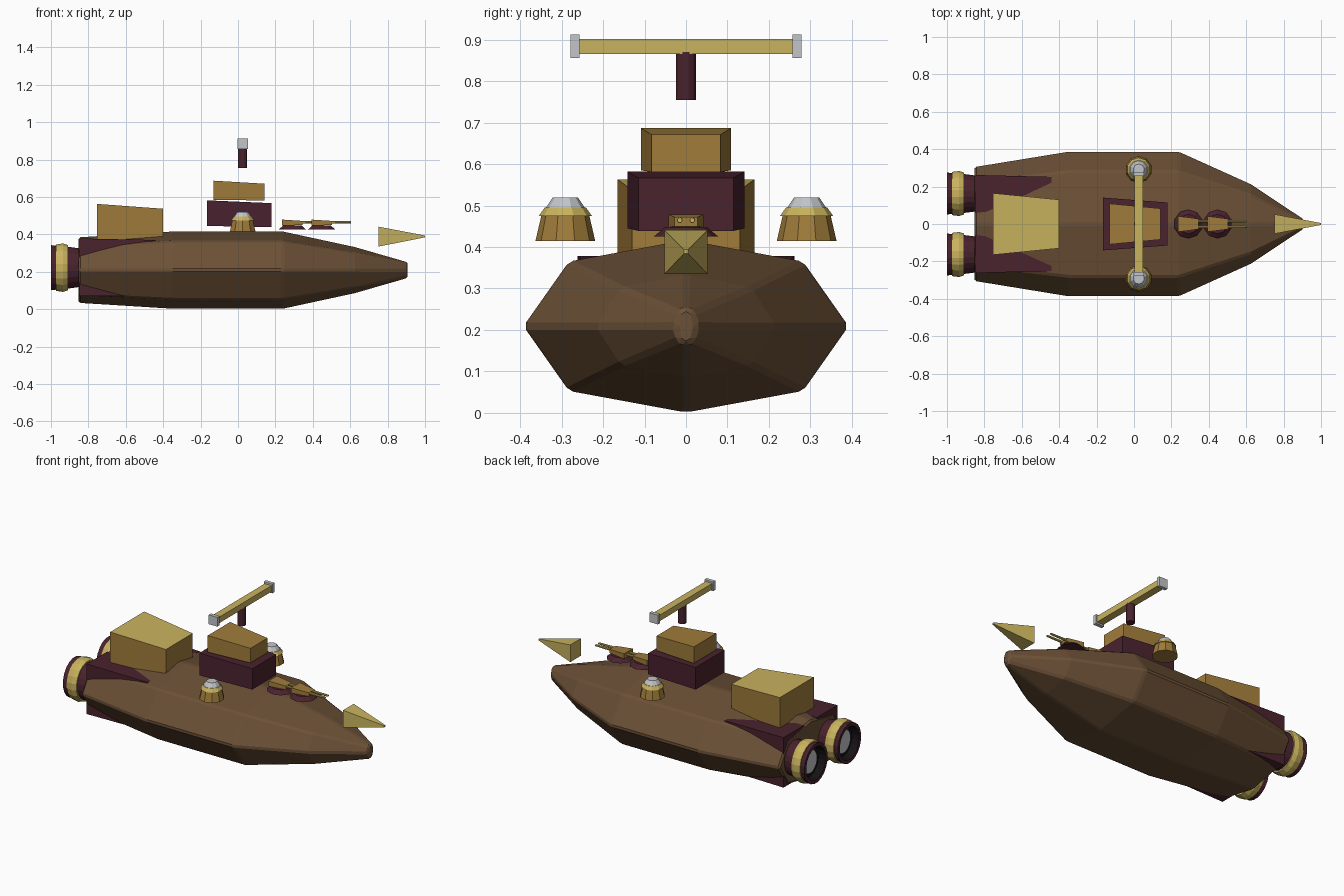
import bpy, bmesh, math
from mathutils import Matrix, Vector

if "Cube" in bpy.data.objects:
    bpy.data.objects.remove(bpy.data.objects["Cube"])


def material(name, rgb):
    m = bpy.data.materials.new(name)
    m.diffuse_color = (*rgb, 1)
    m.use_nodes = True
    m.node_tree.nodes["Principled BSDF"].inputs["Base Color"].default_value = m.diffuse_color
    return m


BROWN = material("hull brown", (0.147, 0.080, 0.037))
MAROON = material("dark maroon", (0.068, 0.016, 0.027))
OCHRE = material("ochre", (0.352, 0.202, 0.042))
GOLD = material("pale gold", (0.584, 0.451, 0.114))
GREY = material("light grey", (0.55, 0.56, 0.58))
DARK = material("nozzle black", (0.008, 0.006, 0.008))


def finish(name, bm, mats, bevel=0, angle=15):
    bmesh.ops.recalc_face_normals(bm, faces=bm.faces)
    me = bpy.data.meshes.new(name)
    bm.to_mesh(me)
    bm.free()
    for m in mats:
        me.materials.append(m)
    ob = bpy.data.objects.new(name, me)
    bpy.context.collection.objects.link(ob)
    if bevel:
        mod = ob.modifiers.new("bevel", 'BEVEL')
        mod.width = bevel
        mod.limit_method = 'ANGLE'
        mod.angle_limit = math.radians(angle)
    return ob


def loft(name, rings, mats, seg_mats=None, bevel=0):
    """Skin rings of equal point count, closing both ends."""
    bm = bmesh.new()
    vs = [[bm.verts.new(p) for p in r] for r in rings]
    n = len(vs[0])
    for k, (a, b) in enumerate(zip(vs, vs[1:])):
        for i in range(n):
            f = bm.faces.new((a[i], a[(i + 1) % n], b[(i + 1) % n], b[i]))
            f.material_index = seg_mats[k] if seg_mats else 0
    bm.faces.new(vs[0][::-1]).material_index = seg_mats[0] if seg_mats else 0
    bm.faces.new(vs[-1]).material_index = seg_mats[-1] if seg_mats else 0
    return finish(name, bm, mats, bevel)


def wedge(name, rear, front, mats, y=0, bevel=0):
    """Tapered box: each end is (x, half width, low z, high z)."""
    rings = [[(x, y - w, a), (x, y + w, a), (x, y + w, b), (x, y - w, b)]
             for x, w, a, b in (rear, front)]
    return loft(name, rings, mats, bevel=bevel)


def lathe(name, profile, mats, seg_mats, n, centre, along_x=False, squash=1):
    """Turn (height, radius) points around z, or around x."""
    cx, cy, cz = centre
    rings = []
    for h, r in profile:
        ring = []
        for i in range(n):
            t = 2 * math.pi * (i + 0.5) / n
            c, s = r * math.cos(t), r * math.sin(t)
            ring.append((cx + h, cy + c * squash, cz + s) if along_x
                        else (cx + c, cy + s, cz + h))
        rings.append(ring)
    return loft(name, rings, mats, seg_mats)


# Hull: eight-sided sections (x, half width, half height)
octagon = [(1, 0), (.72, .75), (0, 1), (-.72, .75),
           (-1, 0), (-.72, -.75), (0, -1), (.72, -.75)]
sections = [(-.852, .31, .177), (-.35, .392, .208), (.24, .392, .208),
            (.625, .218, .125), (.907, .027, .047)]
loft("hull", [[(x, w * a, .209 + h * b) for a, b in octagon]
              for x, w, h in sections], [BROWN], bevel=.01)

for side, s in (("left", 1), ("right", -1)):
    # Engine housing poking out of the hull's rear quarters
    wedge(side + "_engine_housing", (-.848, .1, .07, .378),
          (-.44, .09, .07, .37), [MAROON], y=s * .162)
    # Engine nozzle, hollow at the rear
    lathe(side + "_engine",
          [(-.80, .10), (-.85, .105), (-.908, .113), (-.908, .122), (-.935, .131),
           (-.972, .126), (-.972, .119), (-1, .122), (-1, .102), (-.955, .095)],
          [MAROON, GOLD, DARK], [0, 0, 1, 1, 1, 1, 0, 0, 2], 20,
          (0, s * .163, .222), True, .93)
    lathe(side + "_engine_core", [(-.955, .074), (-.962, .07)],
          [GREY], [0], 20, (0, s * .163, .222), True, .93)
    # Domed side turret
    lathe(side + "_turret",
          [(0, .072), (.06, .058), (.06, .064), (.08, .05), (.08, .047), (.105, .03)],
          [OCHRE, GOLD, GREY], [0, 1, 1, 2, 2], 10, (.025, s * .291, .415))

# Aft cabin with a pale roof
cabin = wedge("aft_cabin", (-.755, .165, .37, .563), (-.40, .13, .37, .537),
              [OCHRE, GOLD])
for p in cabin.data.polygons:
    p.material_index = int(p.normal.z > .7)

# Bridge in two tiers
wedge("bridge_lower", (-.165, .141, .445, .582), (.178, .115, .439, .567), [MAROON])
wedge("bridge_upper", (-.13, .109, .585, .687), (.143, .083, .581, .671), [OCHRE])

# Sensor mast and crossbar
lathe("mast", [(0, .025), (.115, .025)], [MAROON], [0], 12, (.025, 0, .755))
wedge("crossbar", (.002, .265, .865, .902), (.048, .265, .865, .902), [GOLD])
for side, s in (("left", 1), ("right", -1)):
    wedge(side + "_crossbar_cap", (-.004, .011, .856, .913),
          (.054, .011, .856, .913), [GREY], y=s * .268)

# Twin-barrel deck guns
for name, x in (("rear", .291), ("front", .447)):
    lathe(name + "_gun_base", [(0, .078), (.022, .052)], [MAROON], [0], 10,
          (x, 0, .425))
    wedge(name + "_gun_head", (x - .055, .042, .447, .479),
          (x + .055, .028, .45, .472), [OCHRE])
    for side, s in (("left", 1), ("right", -1)):
        lathe(f"{name}_gun_{side}_barrel", [(x + .03, .008), (x + .158, .006)],
              [GOLD], [0], 8, (0, s * .015, .465), True)

# Bow spike
wedge("bow_spike", (.752, .052, .335, .441), (1, .005, .384, .394), [GOLD])
